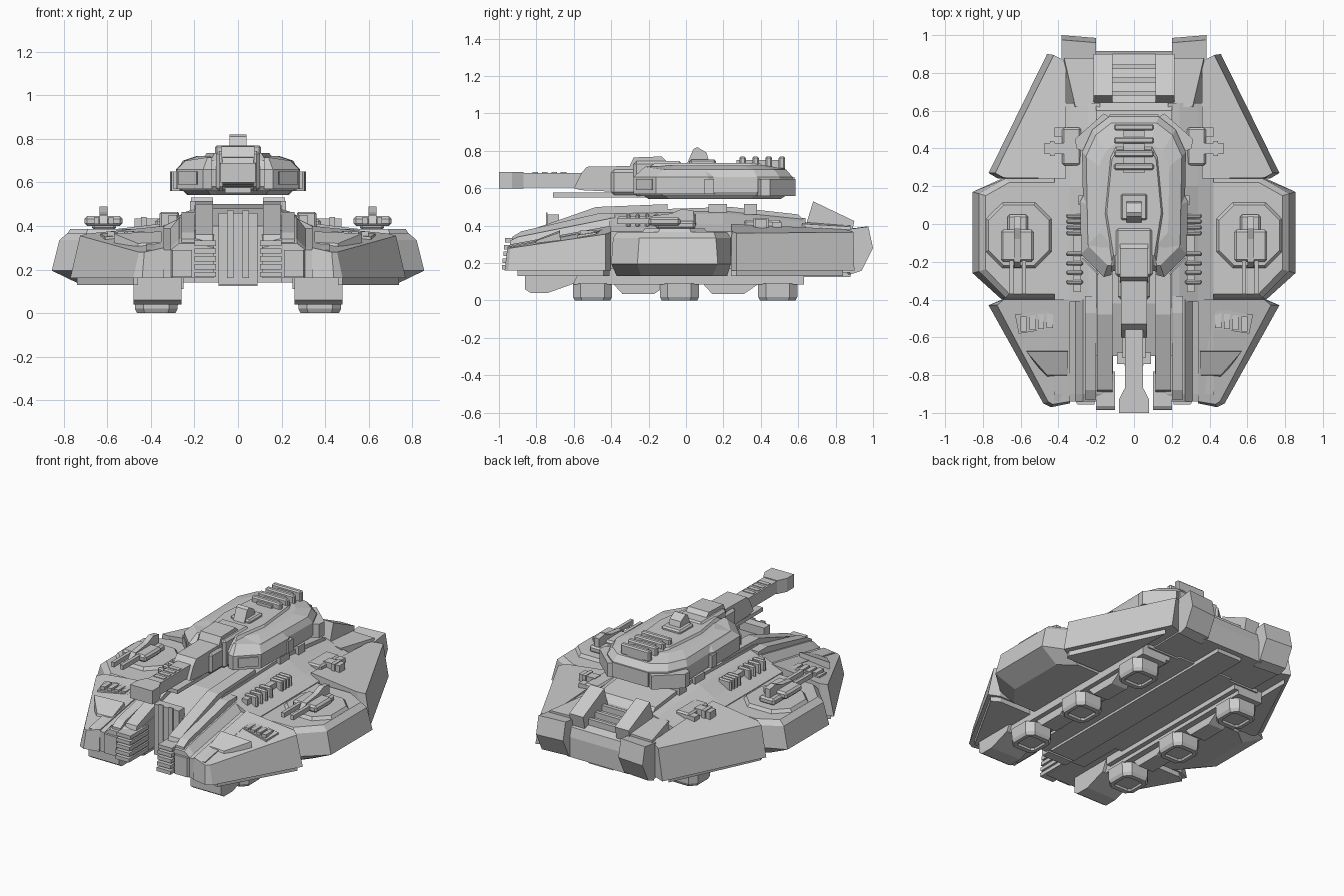
import bpy, bmesh, math
from mathutils import Vector

grey = bpy.data.materials.new("armour_grey")
grey.diffuse_color = (0.6, 0.6, 0.6, 1)


def loft(name, rings, mirror=True, bevel=0):
    """Skin matching rings of points into a closed solid, mirrored over x."""
    bm = bmesh.new()
    vs = [[bm.verts.new(p) for p in r] for r in rings]
    n = len(vs[0])
    for a, b in zip(vs, vs[1:]):
        for i in range(n):
            bm.faces.new((a[i], a[(i + 1) % n], b[(i + 1) % n], b[i]))
    bm.faces.new(vs[0][::-1])
    bm.faces.new(vs[-1])
    bmesh.ops.recalc_face_normals(bm, faces=bm.faces)
    me = bpy.data.meshes.new(name)
    bm.to_mesh(me)
    bm.free()
    me.materials.append(grey)
    ob = bpy.data.objects.new(name, me)
    bpy.context.collection.objects.link(ob)
    if bevel:
        b = ob.modifiers.new("chamfer", "BEVEL")
        b.width, b.segments = bevel, 1
    if mirror:
        m = ob.modifiers.new("mirror", "MIRROR")
        m.use_mirror_merge = False
    return ob


def plan(pts, z):
    return [(p[0], p[1], z) for p in pts]


def side(name, x0, x1, yz, mirror=True):
    """Side profile (y, z) extruded between two x values."""
    return loft(name, [[(x, y, z) for y, z in yz] for x in (x0, x1)], mirror)


def box(name, x0, x1, y0, y1, z0, z1, mirror=True, bevel=0):
    q = [(x0, y0), (x1, y0), (x1, y1), (x0, y1)]
    return loft(name, [plan(q, z0), plan(q, z1)], mirror, bevel)


def cbox(name, w, y0, y1, z0, z1, bevel=0):
    return box(name, -w, w, y0, y1, z0, z1, False, bevel)


def octagon(cx, cy, rx, ry, c, z):
    k = [(1, -1 + c), (1, 1 - c), (1 - c, 1), (c - 1, 1), (-1, 1 - c), (-1, c - 1), (c - 1, -1), (1 - c, -1)]
    return [(cx + rx * a, cy + ry * b, z) for a, b in k]


# --- central hull ---
side("central_hull", -0.2, 0.2, [(-0.7, 0.14), (-0.7, 0.4), (-0.42, 0.48), (0.24, 0.5), (0.6, 0.46),
     (0.64, 0.42), (0.66, 0.34), (0.66, 0.14)], False)
loft("hull_shoulder", [[(0.18, y, 0.14), (0.42, y, 0.14), (0.42, y, zo), (0.34, y, zm), (0.24, y, zi), (0.18, y, zi + 0.02)]
     for y, zo, zm, zi in ((-0.41, 0.37, 0.4, 0.45), (0.2, 0.37, 0.41, 0.465), (0.64, 0.36, 0.39, 0.42))])
cbox("nose_plate", 0.09, -0.74, -0.68, 0.13, 0.46)
box("nose_strip", 0.02, 0.05, -0.748, -0.74, 0.16, 0.47)
cbox("belly_box", 0.09, -0.66, 0.88, 0.125, 0.18)

# --- front prongs with ridges and louvres ---
loft("front_prong", [[(0.11, y, 0.16), (0.42, y, 0.16), (0.42, y, zo), (0.31, y, zo), (0.27, y, zi), (0.2, y, zi), (0.11, y, zi - 0.02)]
     for y, zo, zi in ((-0.94, 0.29, 0.32), (-0.9, 0.3, 0.34), (-0.4, 0.39, 0.44))])
side("prong_ridge", 0.2, 0.26, [(-0.93, 0.25), (-0.93, 0.34), (-0.88, 0.37), (-0.47, 0.465), (-0.38, 0.465), (-0.38, 0.3)])
side("inner_rail", 0.115, 0.195, [(-0.9, 0.3), (-0.88, 0.36), (-0.48, 0.5), (-0.1, 0.515), (-0.1, 0.4), (-0.5, 0.35)])
for i in range(5):
    z = 0.165 + i * 0.036
    box("front_louvre", 0.1, 0.2, -0.985 + i * 0.004, -0.78, z, z + 0.024)
loft("prong_nose", [plan([(0.21, -0.9), (0.21, -0.955), (0.3, -0.955), (0.33, -0.9)], z) for z in (0.165, 0.29)])

# --- front fenders ---
F = [(0.34, -0.95), (0.44, -0.97), (0.48, -0.95), (0.77, -0.43), (0.7, -0.4), (0.34, -0.4)]
loft("front_fender", [plan(F, 0.16),
     [(0.34, -0.94, 0.3), (0.43, -0.955, 0.28), (0.455, -0.94, 0.28), (0.725, -0.43, 0.355), (0.69, -0.4, 0.365), (0.34, -0.4, 0.4)]])
loft("fender_skirt", [plan([(0.46, -0.9), (0.48, -0.9), (0.74, -0.44), (0.69, -0.41), (0.46, -0.41)], z) for z in (0.13, 0.17)])
loft("fender_wedge", [[(0.35, -0.82, 0.28), (0.46, -0.82, 0.28), (0.57, -0.67, 0.31), (0.35, -0.67, 0.31)],
                      [(0.35, -0.8, 0.325), (0.46, -0.8, 0.32), (0.57, -0.675, 0.365), (0.35, -0.675, 0.375)]])
loft("fender_vent_frame", [[(0.41, -0.55, z), (0.61, -0.58, z - 0.015), (0.63, -0.48, z), (0.43, -0.45, z + 0.015)]
                           for z in (0.33, 0.365)])
for i in range(4):
    x = 0.43 + 0.046 * i
    box("fender_vent", x, x + 0.032, -0.55 - 0.006 * i, -0.47 - 0.007 * i, 0.35, 0.375)

# --- octagonal side sponsons ---
loft("side_sponson", [plan([(0.38, -0.37), (0.62, -0.37), (0.72, -0.24), (0.72, 0.14), (0.62, 0.22), (0.38, 0.22)], 0.13),
     plan([(0.38, -0.4), (0.7, -0.4), (0.855, -0.26), (0.855, 0.17), (0.7, 0.24), (0.38, 0.24)], 0.195),
     plan([(0.38, -0.39), (0.68, -0.39), (0.82, -0.25), (0.82, 0.16), (0.68, 0.24), (0.38, 0.24)], 0.335),
     plan([(0.38, -0.37), (0.66, -0.37), (0.785, -0.24), (0.785, 0.15), (0.66, 0.22), (0.38, 0.22)], 0.365)])
loft("sponson_turntable", [octagon(0.61, -0.06, 0.18, 0.18, 0.5, 0.355), octagon(0.61, -0.06, 0.16, 0.16, 0.5, 0.385)])
# small twin gun
box("gun_base", 0.56, 0.67, -0.16, 0.05, 0.38, 0.425, bevel=0.012)
box("gun_wing", 0.53, 0.705, -0.2, -0.03, 0.4, 0.445, bevel=0.012)
side("gun_crest", 0.6, 0.635, [(-0.23, 0.41), (-0.2, 0.45), (-0.08, 0.465), (-0.02, 0.49), (0.04, 0.48), (0.04, 0.42)])
for x in (0.572, 0.638):
    box("gun_barrel", x, x + 0.022, -0.37, -0.08, 0.41, 0.44)

# --- rear fenders ---
loft("rear_fender", [plan([(0.36, 0.24), (0.72, 0.24), (0.77, 0.27), (0.46, 0.9), (0.36, 0.86)], 0.16),
     [(0.36, 0.24, 0.41), (0.69, 0.245, 0.37), (0.735, 0.27, 0.36), (0.425, 0.895, 0.365), (0.36, 0.86, 0.38)]])
loft("rear_skirt", [plan([(0.46, 0.24), (0.72, 0.24), (0.73, 0.27), (0.46, 0.84)], z) for z in (0.13, 0.17)])

# --- tail: grille deck and exhaust blocks ---
side("tail_deck", -0.22, 0.22, [(0.6, 0.15), (0.6, 0.42), (0.68, 0.4), (0.9, 0.34), (0.915, 0.28), (0.915, 0.15)], False)
for i in range(3):
    y = 0.68 + 0.07 * i
    cbox("tail_grille_bar", 0.12, y, y + 0.025, 0.34 - 0.015 * i, 0.43 - 0.018 * i)
loft("exhaust_block", [[(0.21, 0.62, 0.15), (0.38, 0.62, 0.15), (0.31, 0.62, 0.41), (0.21, 0.62, 0.42)],
     [(0.21, 0.88, 0.15), (0.385, 0.88, 0.15), (0.37, 0.88, 0.395), (0.21, 0.88, 0.4)]])
loft("exhaust_outlet", [[(x, y - d, z) for y, z in ((0.86, 0.2), (0.86, 0.38), (0.975, 0.395), (1.0, 0.28), (0.94, 0.16), (0.88, 0.14))]
                        for x, d in ((0.2, 0.015), (0.385, 0))])
loft("tail_fin", [[(x0, 0.64, 0.4), (x0, 0.68, 0.53), (x1, 0.9, 0.425), (x1, 0.88, 0.33)]
                  for x0, x1 in ((0.115, 0.115), (0.215, 0.215))])

# --- deck fittings ---
for y0 in (-0.32, -0.06):
    for i in range(4):
        y = y0 + i * (0.05 if y0 < -0.1 else 0.03)
        box("rack_rib", 0.27, 0.36, y, y + 0.024, 0.39, 0.465, bevel=0.008)
box("rack_rail", 0.28, 0.32, -0.36, 0.05, 0.39, 0.45)
box("bracket_body", 0.28, 0.38, 0.31, 0.51, 0.38, 0.43, bevel=0.01)
box("bracket_bar", 0.3, 0.42, 0.46, 0.51, 0.375, 0.42)
box("bracket_arm", 0.36, 0.475, 0.37, 0.43, 0.385, 0.435)
box("bracket_tip", 0.42, 0.445, 0.36, 0.44, 0.38, 0.44)
box("deck_hatch", 0.14, 0.22, 0.12, 0.22, 0.47, 0.515)
box("deck_block", 0.14, 0.22, 0.31, 0.38, 0.46, 0.515)

# --- underside hover rails and feet ---
box("under_rail", 0.28, 0.46, -0.6, 0.63, 0.085, 0.17)
box("under_rail_flange", 0.25, 0.29, -0.55, 0.63, 0.11, 0.17)
side("front_skid", 0.26, 0.48, [(-0.86, 0.17), (-0.86, 0.06), (-0.83, 0.04), (-0.74, 0.04), (-0.6, 0.09), (-0.56, 0.17)])
for y in (-0.5, -0.035, 0.49):
    loft("hover_foot", [octagon(0.375, y, 0.06, 0.06, 0.25, 0.012), octagon(0.375, y, 0.065, 0.065, 0.25, 0),
                        octagon(0.375, y, 0.088, 0.095, 0.4, 0.0), octagon(0.375, y, 0.098, 0.105, 0.4, 0.02),
                        octagon(0.375, y, 0.1, 0.105, 0.4, 0.09)])
for y in (-0.26, 0.22):
    side("rail_link", 0.32, 0.43, [(y - 0.13, 0.09), (y - 0.08, 0.035), (y + 0.09, 0.035), (y + 0.17, 0.09)])

# --- turret body ---
T = [(0.11, -0.25), (0.15, -0.26), (0.265, -0.13), (0.275, 0.38), (0.22, 0.5), (0.13, 0.57)]
full = T + [(-x, y) for x, y in T[::-1]]


def turret_ring(s, z, cy=0.14):
    return [(x * s, cy + (y - cy) * s, z) for x, y in full]


loft("turret_base", [turret_ring(0.85, 0.542), turret_ring(0.95, 0.57)], False)
loft("turret_body", [turret_ring(0.96, 0.56), turret_ring(1, 0.58), turret_ring(1, 0.66), turret_ring(0.92, 0.7),
                     turret_ring(0.68, 0.722)], False)
loft("turret_roof", [[(x * k, 0.16 + (y - 0.16) * k, z) for x, y in
     ((0.12, -0.2), (0.16, 0.05), (0.13, 0.36), (0.1, 0.42), (-0.1, 0.42), (-0.13, 0.36), (-0.16, 0.05), (-0.12, -0.2))]
     for k, z in ((1.05, 0.70), (0.9, 0.735))], False)
loft("turret_cheek", [[(0.12, -0.27, a), (0.16, -0.28, a), (0.28, -0.16, a), (0.285, 0.12, a), (0.24, 0.2, a), (0.12, 0.2, a)]
     for a in (0.57, 0.66)] + [[(0.12, -0.22, 0.715), (0.14, -0.22, 0.715), (0.24, -0.12, 0.7), (0.245, 0.1, 0.7), (0.21, 0.17, 0.705), (0.12, 0.17, 0.725)]])
loft("cheek_panel", [[(0.185, -0.263, z), (0.27, -0.178, z), (0.275, -0.183, z), (0.19, -0.268, z)] for z in (0.59, 0.65)])
box("turret_side_pod", 0.26, 0.295, 0.1, 0.15, 0.57, 0.65)
loft("rear_corner_band", [plan([(0.26, 0.38), (0.305, 0.4), (0.312, 0.45), (0.16, 0.585), (0.12, 0.56), (0.22, 0.49)], z)
                          for z in (0.56, 0.65)])
cbox("turret_rear_band", 0.13, 0.54, 0.58, 0.565, 0.66)

# --- roof equipment ---
side("periscope", -0.04, 0.04, [(0.0, 0.72), (0.04, 0.81), (0.06, 0.82), (0.11, 0.79), (0.13, 0.72)], False)
cbox("periscope_base", 0.07, 0.02, 0.16, 0.72, 0.755, 0.01)
cbox("roof_spine", 0.055, 0.27, 0.53, 0.69, 0.752)
for i in range(4):
    y = 0.285 + 0.07 * i
    cbox("roof_canister", 0.105, y, y + 0.035, 0.7, 0.77, 0.008)

# --- main gun ---
cbox("gun_mantlet", 0.1, -0.28, -0.02, 0.56, 0.745, 0.015)
side("mantlet_cap", -0.075, 0.075, [(-0.31, 0.7), (-0.28, 0.765), (-0.13, 0.77), (-0.1, 0.74), (-0.1, 0.7)], False)
side("gun_housing", -0.07, 0.07, [(-0.6, 0.6), (-0.56, 0.68), (-0.53, 0.715), (-0.25, 0.72), (-0.25, 0.575), (-0.56, 0.59)], False)
cbox("gun_sleeve", 0.085, -0.4, -0.25, 0.565, 0.7, 0.015)
cbox("gun_cradle", 0.06, -0.71, -0.2, 0.552, 0.577)
cbox("main_barrel", 0.048, -0.92, -0.55, 0.605, 0.683)
loft("muzzle", [[(-w, y, 0.6), (w, y, 0.6), (w, y, 0.688), (-w, y, 0.688)] for y, w in ((-1, 0.08), (-0.93, 0.08), (-0.87, 0.05))], False)
for i in range(4):
    y = -0.82 + 0.05 * i
    cbox("barrel_slot", 0.038, y, y + 0.03, 0.68, 0.687)
